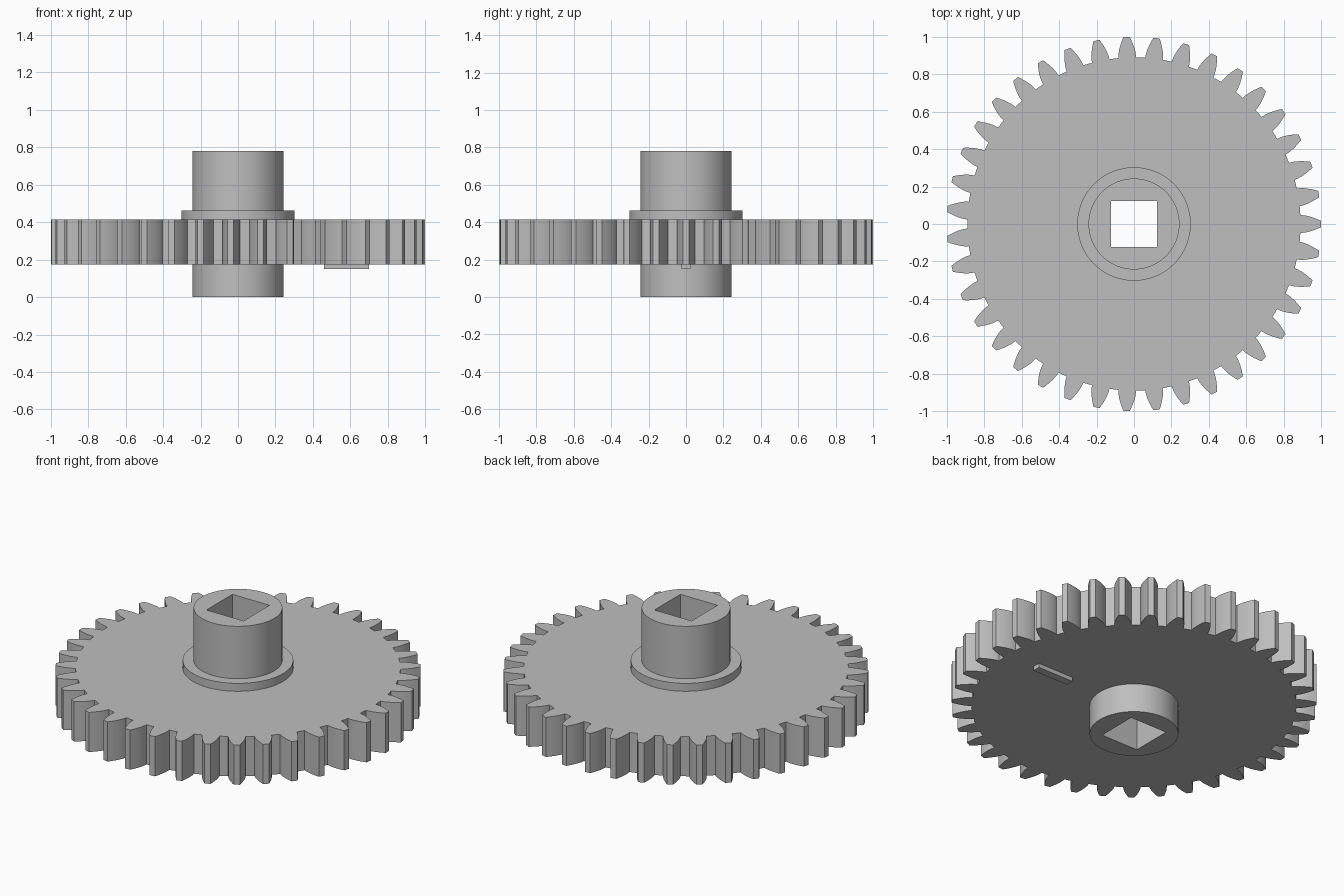
import bpy, bmesh, math

if "Cube" in bpy.data.objects:
    bpy.data.objects.remove(bpy.data.objects["Cube"])

TEETH = 39
TIP_R, ROOT_R = 1.0, 0.89
PITCH_R = TIP_R * TEETH / (TEETH + 2)
PRESSURE = math.radians(20)
BASE_R = PITCH_R * math.cos(PRESSURE)
BOTTOM, TOP = 0.175, 0.415

grey = bpy.data.materials.new("plain grey")
grey.diffuse_color = (0.52, 0.52, 0.52, 1)
grey.use_nodes = True
grey.node_tree.nodes["Principled BSDF"].inputs["Base Color"].default_value = grey.diffuse_color


def prism(name, outline, z0, z1):
    """Extrude a flat outline (counter-clockwise) from z0 to z1."""
    bm = bmesh.new()
    face = bm.faces.new([bm.verts.new((x, y, z0)) for x, y in outline])
    ext = bmesh.ops.extrude_face_region(bm, geom=[face])
    moved = [v for v in ext["geom"] if isinstance(v, bmesh.types.BMVert)]
    bmesh.ops.translate(bm, verts=moved, vec=(0, 0, z1 - z0))
    bmesh.ops.recalc_face_normals(bm, faces=bm.faces[:])
    mesh = bpy.data.meshes.new(name)
    bm.to_mesh(mesh)
    bm.free()
    mesh.materials.append(grey)
    obj = bpy.data.objects.new(name, mesh)
    bpy.context.collection.objects.link(obj)
    return obj


def circle(r, n=96):
    return [(r * math.cos(2 * math.pi * i / n), r * math.sin(2 * math.pi * i / n))
            for i in range(n)]


def rect(x0, x1, y0, y1):
    return [(x0, y0), (x1, y0), (x1, y1), (x0, y1)]


def half_angle(r):
    """Half the angular width of an involute tooth at radius r."""
    inv = lambda a: math.tan(a) - a
    a = math.acos(min(1, BASE_R / r))
    return math.pi / (2 * TEETH) - 0.002 + inv(PRESSURE) - inv(a)


def gear_outline():
    radii = [ROOT_R] + [BASE_R + (TIP_R - BASE_R) * i / 6 for i in range(7)]
    flank = [(r, half_angle(r)) for r in radii]
    tooth = [(r, -a) for r, a in flank] + [(r, a) for r, a in reversed(flank)]
    points = []
    for i in range(TEETH):
        turn = 2 * math.pi * i / TEETH
        points += [(r * math.cos(turn + a), r * math.sin(turn + a)) for r, a in tooth]
    return points


def combine(target, other, operation):
    """Boolean the other part into the target and remove it."""
    mod = target.modifiers.new(operation.lower(), 'BOOLEAN')
    mod.operation, mod.object, mod.solver = operation, other, 'EXACT'
    bpy.context.view_layer.objects.active = target
    bpy.ops.object.modifier_apply(modifier=mod.name)
    bpy.data.objects.remove(other)


# Toothed wheel with its hub, collar and locating key fused on
gear = prism("gear_wheel", gear_outline(), BOTTOM, TOP)
combine(gear, prism("collar", circle(0.303), TOP - 0.05, 0.463), 'UNION')
combine(gear, prism("hub", circle(0.243), 0, 0.78), 'UNION')
combine(gear, prism("key", rect(0.46, 0.70, -0.024, 0.024), 0.15, BOTTOM + 0.05), 'UNION')

# Square shaft hole right through
combine(gear, prism("bore", rect(-0.124, 0.124, -0.124, 0.124), -0.1, 0.9), 'DIFFERENCE')

gear.select_set(True)
bpy.context.view_layer.objects.active = gear
bpy.ops.object.shade_smooth_by_angle(angle=math.radians(30))
